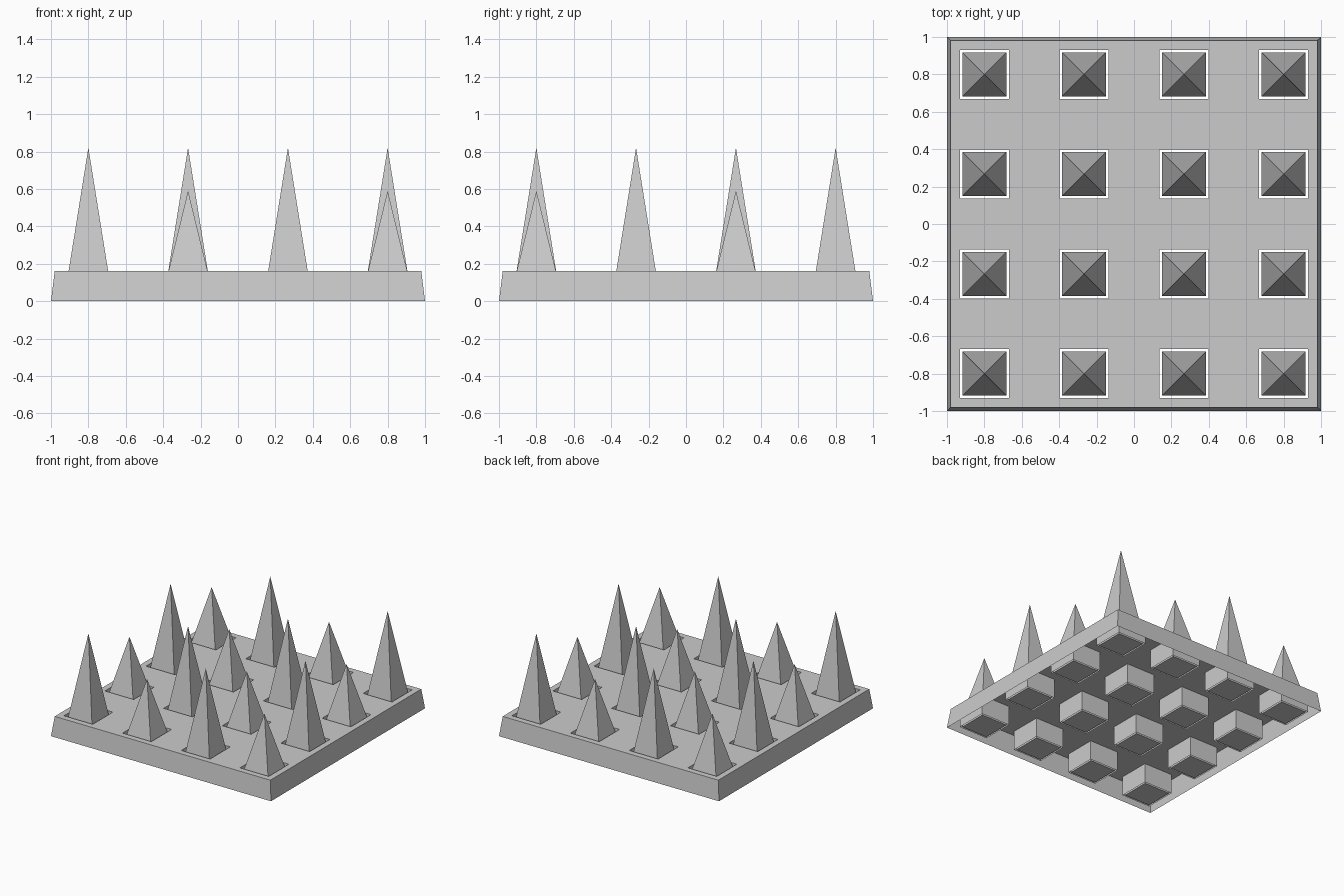
import bpy, bmesh

if "Cube" in bpy.data.objects:
    bpy.data.objects.remove(bpy.data.objects["Cube"])

CENTRES = [-0.8, -0.267, 0.267, 0.8]
TOP, RIM, HOLE, SPIKE = 0.16, 0.98, 0.131, 0.117


def finish(bm, name):
    mesh = bpy.data.meshes.new(name)
    bm.to_mesh(mesh)
    bm.free()
    obj = bpy.data.objects.new(name, mesh)
    bpy.context.collection.objects.link(obj)
    return obj


# Open-bottomed plate: top sheet on a grid, leaving out the square holes
cuts = [-RIM] + [c + s * HOLE for c in CENTRES for s in (-1, 1)] + [RIM]
bm = bmesh.new()
grid = [[bm.verts.new((x, y, TOP)) for y in cuts] for x in cuts]
for i in range(len(cuts) - 1):
    for j in range(len(cuts) - 1):
        if i % 2 and j % 2:
            continue
        bm.faces.new((grid[i][j], grid[i + 1][j], grid[i + 1][j + 1], grid[i][j + 1]))

# Pull every border down: straight sleeves at the holes, flared outer skirt
borders = [e for e in bm.edges if e.is_boundary]
skirt = bmesh.ops.extrude_edge_only(bm, edges=borders)
for v in [g for g in skirt["geom"] if isinstance(g, bmesh.types.BMVert)]:
    v.co.z = 0
    for k in (0, 1):
        if abs(v.co[k]) > RIM - 0.001:
            v.co[k] = 1.0 if v.co[k] > 0 else -1.0
bmesh.ops.recalc_face_normals(bm, faces=bm.faces)
if next(f for f in bm.faces if abs(f.normal.z) > 0.9).normal.z < 0:
    bmesh.ops.reverse_faces(bm, faces=bm.faces)
finish(bm, "base_plate")


# Spike: square block inside the sleeve, ending in a pyramid point
def spike(x, y, shoulder, tip):
    bm = bmesh.new()
    corners = [(-1, -1), (1, -1), (1, 1), (-1, 1)]
    low, high = ([bm.verts.new((x + a * SPIKE, y + b * SPIKE, z)) for a, b in corners]
                 for z in (0, shoulder))
    apex = bm.verts.new((x, y, tip))
    bm.faces.new(low[::-1])
    for k in range(4):
        n = (k + 1) % 4
        bm.faces.new((low[k], low[n], high[n], high[k]))
        bm.faces.new((high[k], high[n], apex))
    finish(bm, "spike")


# Tall and short spikes alternate like a chequerboard
for i, x in enumerate(CENTRES):
    for j, y in enumerate(CENTRES):
        if (i + j) % 2 == 0:
            spike(x, y, 0.09, 0.82)
        else:
            spike(x, y, 0.11, 0.59)
